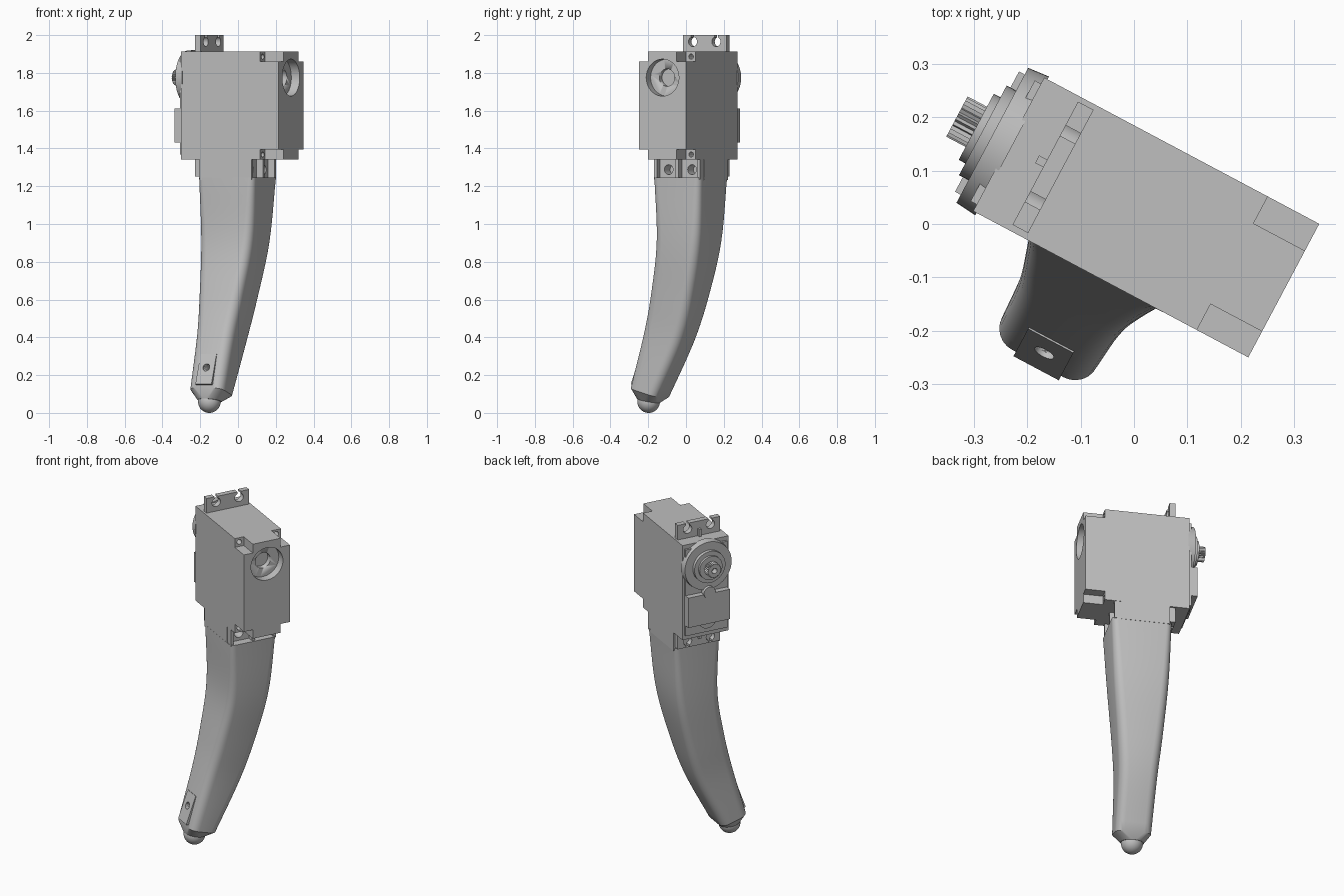
import bpy, bmesh, math
from mathutils import Matrix, Vector

if "Cube" in bpy.data.objects:
    bpy.data.objects.remove(bpy.data.objects["Cube"])

ROT = Matrix.Rotation(math.radians(-28), 4, 'Z')   # whole model is turned about z
VC, ZS = 0.022, 1.775                              # shaft axis: local y and z

grey = bpy.data.materials.new("plain grey")
grey.diffuse_color = (0.52, 0.52, 0.52, 1)
grey.use_nodes = True
grey.node_tree.nodes["Principled BSDF"].inputs["Base Color"].default_value = grey.diffuse_color


def finish(name, bm, smooth=True):
    bmesh.ops.recalc_face_normals(bm, faces=bm.faces)
    bm.transform(ROT)
    me = bpy.data.meshes.new(name)
    bm.to_mesh(me)
    bm.free()
    me.materials.append(grey)
    ob = bpy.data.objects.new(name, me)
    bpy.context.collection.objects.link(ob)
    if smooth:
        activate(ob)
        bpy.ops.object.shade_smooth_by_angle(angle=math.radians(32))
    return ob


def activate(ob):
    bpy.ops.object.select_all(action='DESELECT')
    ob.select_set(True)
    bpy.context.view_layer.objects.active = ob


def add_box(bm, u, v, z):
    m = Matrix.Translation(((u[0]+u[1])/2, (v[0]+v[1])/2, (z[0]+z[1])/2)) @ \
        Matrix.Diagonal((u[1]-u[0], v[1]-v[0], z[1]-z[0], 1))
    bmesh.ops.create_cube(bm, size=1, matrix=m)


def box(name, u, v, z):
    bm = bmesh.new()
    add_box(bm, u, v, z)
    return finish(name, bm, False)


def cyl(name, u, v, z, r, r2=None, seg=40):
    """Cylinder along the local x axis; r at u[0], r2 at u[1]."""
    bm = bmesh.new()
    m = Matrix.Translation(((u[0]+u[1])/2, v, z)) @ Matrix.Rotation(math.pi/2, 4, 'Y')
    bmesh.ops.create_cone(bm, cap_ends=True, segments=seg, radius1=r,
                          radius2=r if r2 is None else r2, depth=u[1]-u[0], matrix=m)
    return finish(name, bm)


def cut(ob, cutters):
    for c in cutters:
        c.hide_render = True
        mod = ob.modifiers.new("cut", 'BOOLEAN')
        mod.operation = 'DIFFERENCE'
        mod.solver = 'EXACT'
        mod.object = c
        activate(ob)
        bpy.ops.object.modifier_apply(modifier=mod.name)
        bpy.data.objects.remove(c)


# Motor housing with notched rear corners, screw holes and round pocket
case = box("motor_case", (-0.277, 0.306), (-0.12, 0.163), (1.342, 1.912))
cutters = []
for v, hv in (((-0.2, -0.065), -0.092), ((0.106, 0.25), 0.135)):
    for z, hz in (((1.2, 1.395), 1.368), ((1.859, 2.1), 1.886)):
        cutters.append(box("notch_cutter", (0.197, 0.4), v, z))
        cutters.append(cyl("screw_cutter", (0.14, 0.25), hv, hz, 0.014, seg=16))
cutters.append(cyl("pocket_cutter", (0.256, 0.4), VC, ZS, 0.098))
cutters.append(cyl("pocket_hole_cutter", (0.225, 0.4), VC, ZS, 0.046))
cut(case, cutters)

# Mounting flange with open screw slots, above and below the case
for name, z, hz, sz in (("upper_flange", (1.90, 2.0), 1.965, (1.965, 2.1)),
                        ("lower_flange", (1.252, 1.36), 1.288, (1.1, 1.288))):
    fl = box(name, (-0.2, -0.167), (-0.108, 0.153), z)
    cs = []
    for s in (-1, 1):
        cs.append(cyl("hole_cutter", (-0.3, -0.1), VC + s*0.07, hz, 0.026, seg=24))
        cs.append(box("slot_cutter", (-0.3, -0.1), (VC + s*0.07 - 0.011, VC + s*0.07 + 0.011), sz))
    cut(fl, cs)
for name, z in (("upper_fin", (1.905, 1.955)), ("lower_fin", (1.295, 1.345))):
    box(name, (-0.217, -0.199), (VC-0.008, VC+0.008), z)

# Front cover of the motor: panel, round bosses and raised plate
box("cover_panel", (-0.29, -0.275), (-0.106, 0.15), (1.368, 1.888))
cyl("gear_cover", (-0.312, -0.27), VC, ZS, 0.143, 0.147, 56)
cyl("cover_ring", (-0.332, -0.30), VC, ZS, 0.095)
cyl("bearing_ring", (-0.346, -0.32), VC, ZS, 0.07)
box("cover_plate", (-0.324, -0.275), (-0.104, 0.151), (1.432, 1.612))
cyl("lower_boss", (-0.304, -0.27), VC, 1.45, 0.055)
cyl("upper_boss", (-0.33, -0.3), VC, 1.62, 0.035)

# Splined output shaft with centre hole
bm = bmesh.new()
n = 48
ring = [bm.verts.new((-0.387, VC + r*math.cos(a), ZS + r*math.sin(a)))
        for i in range(n) for a, r in [(2*math.pi*i/n, 0.043 if i % 2 else 0.037)]]
face = bm.faces.new(ring)
ext = bmesh.ops.extrude_face_region(bm, geom=[face])
bmesh.ops.translate(bm, vec=(0.06, 0, 0),
                    verts=[e for e in ext["geom"] if isinstance(e, bmesh.types.BMVert)])
shaft = finish("output_shaft", bm, False)
cut(shaft, [cyl("bore_cutter", (-0.42, -0.35), VC, ZS, 0.016, seg=20)])

# Neck joining case and leg, with screw holes and ribs
neck = box("neck", (-0.168, 0.105), (-0.12, 0.163), (1.232, 1.36))
cut(neck, [cyl("neck_hole_cutter", (0.04, 0.2), VC + s*0.07, 1.288, 0.026, seg=24) for s in (-1, 1)])
bm = bmesh.new()
for v in (-0.108, VC, 0.152):
    add_box(bm, (0.09, 0.143), (v-0.009, v+0.009), (1.236, 1.345))
finish("neck_ribs", bm, False)

# Curved tapering leg: stations of z, centre u, centre v, width, depth, radius, tilt
ST = [(1.245, -0.014, 0.021, 0.335, 0.283, 0.032, 0.0),
      (0.9, -0.02, 0.006, 0.305, 0.258, 0.045, 0.06),
      (0.6, -0.029, -0.058, 0.252, 0.242, 0.05, 0.16),
      (0.4, -0.033, -0.119, 0.217, 0.222, 0.05, 0.24),
      (0.108, -0.036, -0.235, 0.2, 0.16, 0.045, 0.3)]


def slope(i, k):
    a, b = ST[max(i-1, 0)], ST[min(i+1, len(ST)-1)]
    return (b[k]-a[k]) / (b[0]-a[0])


def station(z):
    """Smooth interpolation between the stations."""
    i = next((j for j in range(len(ST)-1) if z >= ST[j+1][0]), len(ST)-2)
    h = ST[i+1][0] - ST[i][0]
    t = (z - ST[i][0]) / h
    out = []
    for k in range(1, 7):
        p, q, m, w = ST[i][k], ST[i+1][k], slope(i, k)*h, slope(i+1, k)*h
        out.append((2*t**3-3*t*t+1)*p + (t**3-2*t*t+t)*m + (3*t*t-2*t**3)*q + (t**3-t*t)*w)
    return out


SEG = 6


def section(bm, z):
    uc, vc, w, d, r, tilt = station(z)
    vs = []
    for c, (su, sv) in enumerate(((1, 1), (-1, 1), (-1, -1), (1, -1))):
        for j in range(SEG+1):
            a = math.pi/2*(c + j/SEG)
            du = su*(w/2-r) + r*math.cos(a)
            dv = sv*(d/2-r) + r*math.sin(a)
            vs.append(bm.verts.new((uc+du, vc+dv, z - tilt*dv)))
    return vs


def bridge(bm, a, b):
    for i in range(len(a)):
        j = (i+1) % len(a)
        bm.faces.new((a[i], a[j], b[j], b[i]))


bm = bmesh.new()
N = 24
rings = [section(bm, 1.245 + (0.108-1.245)*i/N) for i in range(N+1)]
for a, b in zip(rings, rings[1:]):
    bridge(bm, a, b)
bm.faces.new(rings[0])
# Tapered end closing onto the ball
TIP = Vector((-0.041, -0.246, 0.06))
end = []
for i in range(len(rings[-1])):
    c, j = divmod(i, SEG+1)
    a = math.pi/2*(c + (j+0.5)/(SEG+1))
    end.append(bm.verts.new(TIP + Vector((0.064*math.cos(a), 0.06*math.sin(a), 0.004 - 0.012*math.sin(a)))))
bridge(bm, rings[-1], end)
bm.faces.new(end)
finish("leg", bm)

# Ball foot
bm = bmesh.new()
bmesh.ops.create_uvsphere(bm, u_segments=32, v_segments=20, radius=0.06,
                          matrix=Matrix.Translation(TIP))
finish("ball_foot", bm)

# Small pad with a hole on the front of the leg near the foot
bm = bmesh.new()
add_box(bm, (-0.083, 0.013), (-0.012, 0.03), (-0.085, 0.085))
bmesh.ops.transform(bm, verts=bm.verts,
                    matrix=Matrix.Translation((0, -0.284, 0.228)) @ Matrix.Rotation(math.radians(-20), 4, 'X'))
pad = finish("front_pad", bm, False)
bm = bmesh.new()
bmesh.ops.create_cone(bm, cap_ends=True, segments=24, radius1=0.02, radius2=0.02, depth=0.1,
                      matrix=Matrix.Translation((-0.035, -0.284, 0.238)) @ Matrix.Rotation(math.radians(70), 4, 'X'))
hole = finish("pad_hole_cutter", bm)
leg = bpy.data.objects["leg"]
copy = hole.copy()
copy.data = hole.data.copy()
bpy.context.collection.objects.link(copy)
cut(pad, [hole])
cut(leg, [copy])
